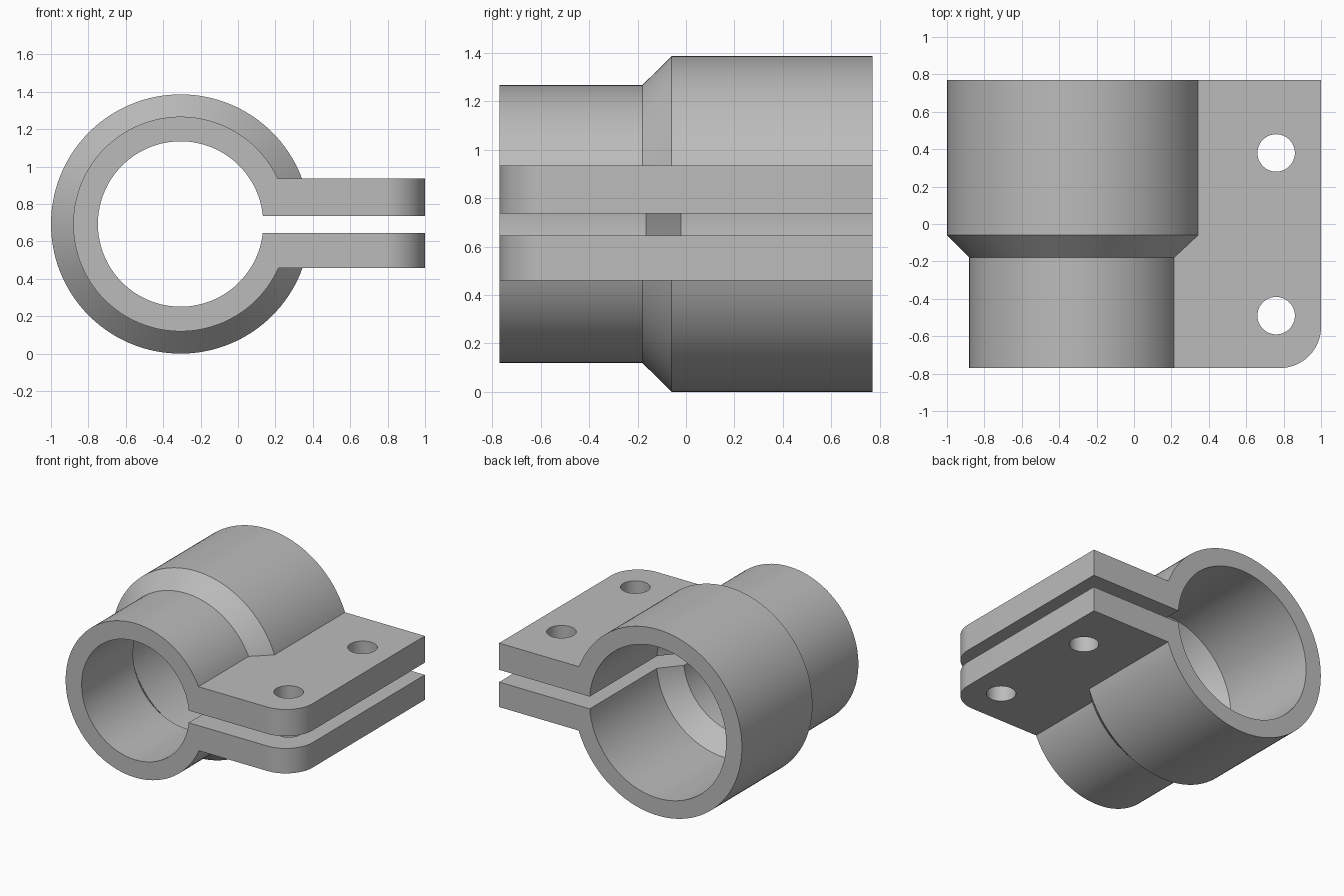
import bpy
import bmesh
import math
from mathutils import Matrix, Vector

if "Cube" in bpy.data.objects:
    bpy.data.objects.remove(bpy.data.objects["Cube"], do_unlink=True)

AXIS = Vector((-0.307, 0, 0.693))   # centre line of the sleeve, along y
FRONT, BACK = -0.77, 0.77
SEGMENTS = 128

grey = bpy.data.materials.new("plain_grey")
grey.use_nodes = True
grey.diffuse_color = (0.5, 0.5, 0.5, 1)
grey.node_tree.nodes["Principled BSDF"].inputs["Base Color"].default_value = (0.5, 0.5, 0.5, 1)


def add_object(name, bm):
    bmesh.ops.recalc_face_normals(bm, faces=bm.faces)
    mesh = bpy.data.meshes.new(name)
    bm.to_mesh(mesh)
    bm.free()
    mesh.materials.append(grey)
    obj = bpy.data.objects.new(name, mesh)
    bpy.context.collection.objects.link(obj)
    return obj


def turned_solid(name, profile):
    """Solid of revolution about the sleeve axis from (radius, y) points."""
    bm = bmesh.new()
    rings = []
    for radius, y in profile:
        ring = []
        for i in range(SEGMENTS):
            a = math.tau * i / SEGMENTS
            ring.append(bm.verts.new(AXIS + Vector((radius * math.cos(a), y, radius * math.sin(a)))))
        rings.append(ring)
    for low, high in zip(rings, rings[1:]):
        for i in range(SEGMENTS):
            j = (i + 1) % SEGMENTS
            bm.faces.new((low[i], low[j], high[j], high[i]))
    bm.faces.new(rings[0])
    bm.faces.new(rings[-1])
    return add_object(name, bm)


def plate(name, outline, bottom, top):
    """Flat plate from an xy outline."""
    bm = bmesh.new()
    face = bm.faces.new([bm.verts.new((x, y, bottom)) for x, y in outline])
    new = bmesh.ops.extrude_face_region(bm, geom=[face])["geom"]
    verts = [v for v in new if isinstance(v, bmesh.types.BMVert)]
    bmesh.ops.translate(bm, vec=(0, 0, top - bottom), verts=verts)
    return add_object(name, bm)


def bolt_hole(name, x, y):
    bm = bmesh.new()
    bmesh.ops.create_cone(bm, cap_ends=True, segments=64, radius1=0.1, radius2=0.1,
                          depth=1, matrix=Matrix.Translation((x, y, AXIS.z)))
    return add_object(name, bm)


def combine(target, other, operation):
    other.hide_render = True
    mod = target.modifiers.new(other.name, 'BOOLEAN')
    mod.operation = operation
    mod.solver = 'EXACT'
    mod.object = other
    bpy.context.view_layer.objects.active = target
    bpy.ops.object.modifier_apply(modifier=mod.name)
    bpy.data.objects.remove(other, do_unlink=True)


# Stepped sleeve
clamp = turned_solid("split_pipe_clamp", [(0.574, FRONT), (0.574, -0.18), (0.693, -0.06), (0.693, BACK)])

# Clamping ears, with one rounded front corner
r = 0.22
corner = [(1 - r + r * math.sin(a), FRONT + r - r * math.cos(a))
          for a in (math.pi / 2 * i / 24 for i in range(25))]
ears = plate("clamping_ears", [(AXIS.x, FRONT)] + corner + [(1, BACK), (AXIS.x, BACK)], 0.459, 0.935)
combine(clamp, ears, 'UNION')

# Stepped bore
bore = turned_solid("bore_cutter", [(0.442, FRONT - 0.1), (0.442, -0.165), (0.563, -0.02), (0.563, BACK + 0.1)])
combine(clamp, bore, 'DIFFERENCE')

# Slot between the ears
slot = plate("slot_cutter", [(AXIS.x, -1), (1.2, -1), (1.2, 1), (AXIS.x, 1)], 0.645, 0.736)
combine(clamp, slot, 'DIFFERENCE')

# Bolt holes
for label, y in (("front", -0.49), ("back", 0.38)):
    combine(clamp, bolt_hole(label + "_bolt_hole_cutter", 0.76, y), 'DIFFERENCE')

bpy.ops.object.select_all(action='DESELECT')
clamp.select_set(True)
bpy.context.view_layer.objects.active = clamp
bpy.ops.object.shade_smooth_by_angle(angle=math.radians(25))
